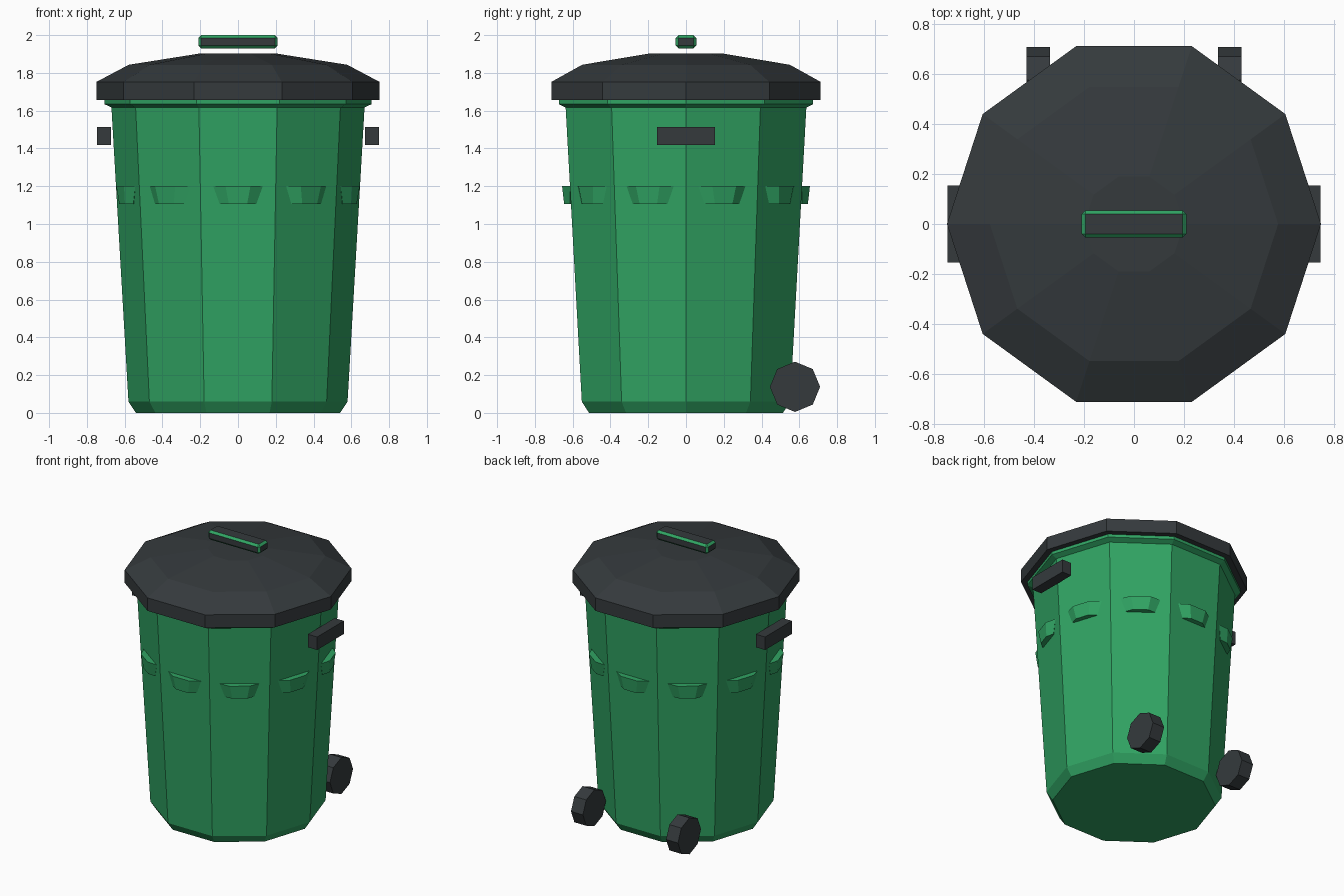
import bpy, bmesh
from math import sin, cos, pi, radians
from mathutils import Matrix, Vector

if "Cube" in bpy.data.objects:
    bpy.data.objects.remove(bpy.data.objects["Cube"])


def material(name, rgb):
    m = bpy.data.materials.new(name)
    m.diffuse_color = (*rgb, 1)
    m.use_nodes = True
    m.node_tree.nodes["Principled BSDF"].inputs["Base Color"].default_value = m.diffuse_color
    return m


GREEN = material("green_plastic", (0.03, 0.37, 0.125))
DARK = material("dark_plastic", (0.035, 0.042, 0.046))


def finish(bm, name, *mats):
    bmesh.ops.recalc_face_normals(bm, faces=bm.faces[:])
    me = bpy.data.meshes.new(name)
    bm.to_mesh(me)
    bm.free()
    for m in mats:
        me.materials.append(m)
    ob = bpy.data.objects.new(name, me)
    bpy.context.collection.objects.link(ob)
    return ob


def lathe(name, profile, sides, mat):
    """Stack of regular polygons (radius, z), capped at both ends."""
    bm = bmesh.new()
    rings = [[bm.verts.new((r * cos(2 * pi * k / sides), r * sin(2 * pi * k / sides), z))
              for k in range(sides)] for r, z in profile]
    for a, b in zip(rings, rings[1:]):
        for k in range(sides):
            n = (k + 1) % sides
            bm.faces.new((a[k], a[n], b[n], b[k]))
    bm.faces.new(rings[0])
    bm.faces.new(rings[-1])
    return finish(bm, name, mat)


def box(name, size, loc, mat):
    bm = bmesh.new()
    bmesh.ops.create_cube(bm, size=1, matrix=Matrix.Translation(loc) @ Matrix.Diagonal((*size, 1)))
    return finish(bm, name, mat)


# Ten-sided tapered bin with a flared rim
lathe("bin_body", [(0.54, 0), (0.58, 0.06), (0.67, 1.617), (0.708, 1.635), (0.708, 1.665)], 10, GREEN)

# Faceted lid
lathe("lid", [(0.75, 1.657), (0.75, 1.752), (0.578, 1.843), (0.2, 1.903)], 10, DARK)

# Lid handle: dark bar with green chamfers
bm = bmesh.new()
bmesh.ops.create_cube(bm, size=1, matrix=Matrix.Translation((0, 0, 1.965)) @ Matrix.Diagonal((0.42, 0.11, 0.07, 1)))
bmesh.ops.bevel(bm, geom=bm.edges[:], offset=0.015, segments=1, affect='EDGES')
bm.normal_update()
for f in bm.faces:
    f.material_index = 1 if max(abs(c) for c in f.normal) > 0.99 else 0
finish(bm, "lid_handle", GREEN, DARK)

# Side grips and rear wheels
for side, s in (("left", -1), ("right", 1)):
    box(f"{side}_grip", (0.075, 0.308, 0.095), (s * 0.71, 0, 1.467), DARK)
    wheel = lathe(f"{side}_wheel", [(0.133, -0.048), (0.133, 0.048)], 8, DARK)
    wheel.data.transform(Matrix.Translation((s * 0.384, 0.577, 0.138)) @ Matrix.Rotation(pi / 2, 4, 'Y'))

# Flattened six-sided lugs, one in the middle of each body face
for k in range(10):
    lug = lathe(f"lug_{k + 1}", [(0.097, -0.048), (0.132, 0.048)], 6, GREEN)
    lug.data.transform(Matrix.Rotation(radians(36 * k), 4, 'Z')
                       @ Matrix.Translation((0, -0.614, 1.154))
                       @ Matrix.Diagonal((1, 0.37, 1, 1)))
